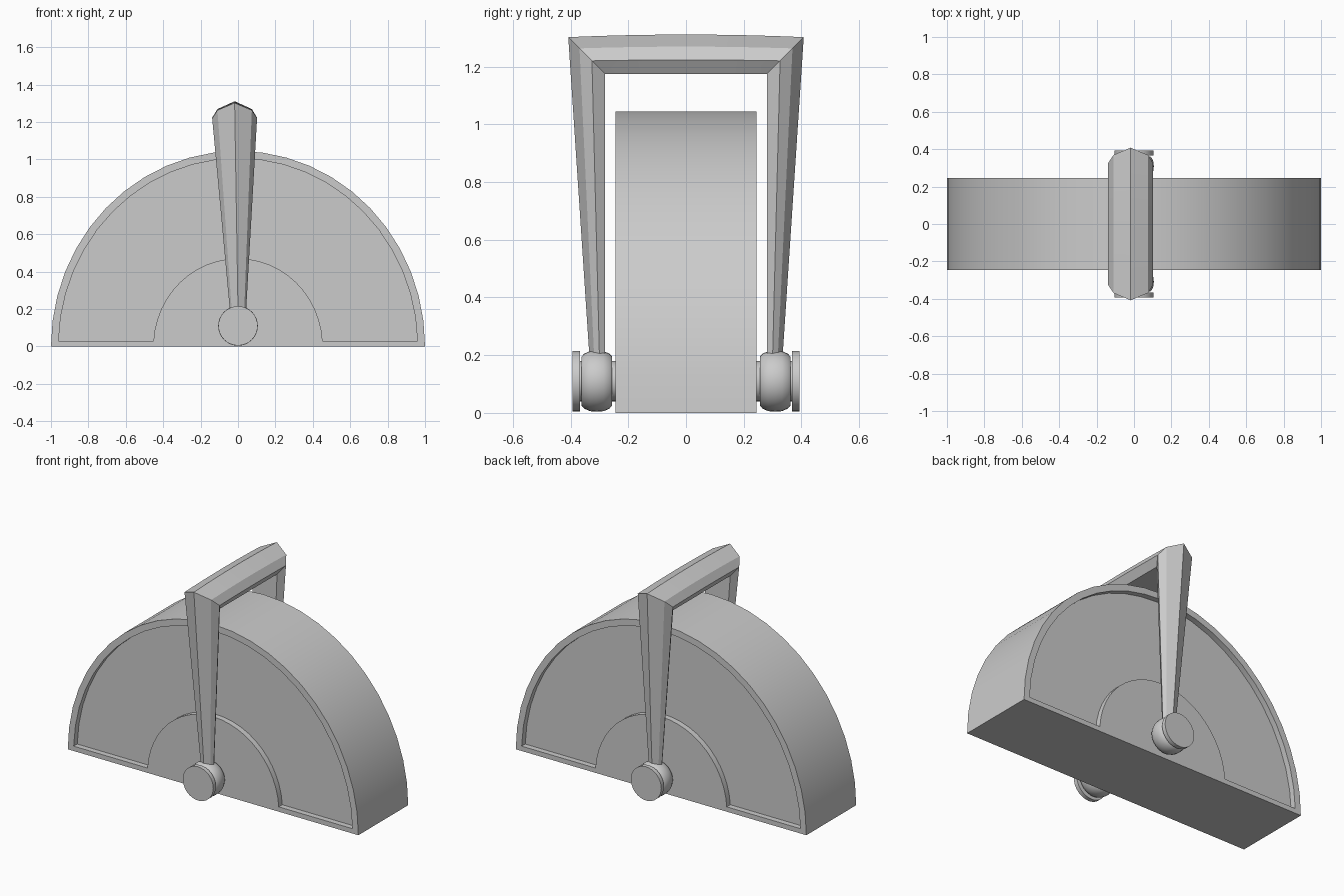
import bpy, bmesh
from math import sin, cos, pi, asin

if "Cube" in bpy.data.objects:
    bpy.data.objects.remove(bpy.data.objects["Cube"])


def finish(name, bm):
    bmesh.ops.recalc_face_normals(bm, faces=bm.faces)
    mesh = bpy.data.meshes.new(name)
    bm.to_mesh(mesh)
    bm.free()
    ob = bpy.data.objects.new(name, mesh)
    bpy.context.collection.objects.link(ob)
    return ob


def smooth(ob, angle=0.5):
    bpy.ops.object.select_all(action='DESELECT')
    ob.select_set(True)
    bpy.context.view_layer.objects.active = ob
    bpy.ops.object.shade_smooth_by_angle(angle=angle)


def skin(name, rings):
    """Bridge closed rings of points and cap both ends."""
    bm = bmesh.new()
    vs = [[bm.verts.new(p) for p in ring] for ring in rings]
    n = len(vs[0])
    for a, b in zip(vs, vs[1:]):
        for i in range(n):
            j = (i + 1) % n
            bm.faces.new((a[i], a[j], b[j], b[i]))
    bm.faces.new(vs[0])
    bm.faces.new(vs[-1])
    return finish(name, bm)


def arc(rx, rz, z0, n=24):
    """Upper half of an ellipse, starting and ending at height z0."""
    t0 = asin(z0 / rz)
    angles = [t0 + (pi - 2 * t0) * i / n for i in range(n + 1)]
    return [(rx * cos(t), rz * sin(t)) for t in angles]


def prism(name, outline, y0, y1):
    return skin(name, [[(x, y, z) for x, z in outline] for y in (y0, y1)])


# Half-round body with an arch-shaped recess cut in both faces
HALF, DEPTH = 0.245, 0.035
body = prism("body", arc(1.0, 1.045, 0), -HALF, HALF)
recess = arc(0.96, 1.005, 0.03) + arc(0.453, 0.47, 0.03)[::-1]
for s in (-1, 1):
    cutter = prism("recess_cutter", recess, s * (HALF - DEPTH), s * (HALF + 0.1))
    cutter.hide_render = True
    mod = body.modifiers.new("recess", 'BOOLEAN')
    mod.operation = 'DIFFERENCE'
    mod.solver = 'EXACT'
    mod.object = cutter
    bpy.context.view_layer.objects.active = body
    bpy.ops.object.modifier_apply(modifier=mod.name)
    bpy.data.objects.remove(cutter)
smooth(body)

# Pivots: stub, rounded barrel, neck and end disc turned around the y axis
PROFILE = [(0.22, 0.07), (0.256, 0.07), (0.256, 0.085), (0.265, 0.095),
           (0.285, 0.104), (0.309, 0.106), (0.333, 0.104), (0.353, 0.095),
           (0.362, 0.085), (0.362, 0.07), (0.367, 0.07), (0.367, 0.105),
           (0.393, 0.105)]
for s, side in ((-1, "front"), (1, "back")):
    rings = [[(r * cos(2 * pi * i / 32), s * y, 0.11 + r * sin(2 * pi * i / 32))
              for i in range(32)] for y, r in PROFILE]
    smooth(skin(side + "_pivot", rings))

# Handle: one ridged section swept up an arm, across the bar and down again
SECTION = [(-0.09, 0), (-0.12, 0.045), (-0.092, 0.088), (0, 0.127),
           (0.092, 0.088), (0.12, 0.045), (0.09, 0)]
INNER_Y, INNER_Z, SHIFT = 0.281, 1.175, -0.018


def arm_foot(s):
    return [(w * 0.36, s * (INNER_Y + d * 0.42), 0.19) for w, d in SECTION]


def corner(s):
    return [(w + SHIFT, s * (INNER_Y + d), INNER_Z + d) for w, d in SECTION]


def bar(u):
    lift = 1 + 0.07 * (1 - u * u)
    return [(w + SHIFT, u * (INNER_Y + d), INNER_Z + d * lift) for w, d in SECTION]


rings = [arm_foot(-1), corner(-1)]
rings += [bar(u / 4) for u in range(-3, 4)]
rings += [corner(1), arm_foot(1)]
smooth(skin("handle", rings), 0.4)
